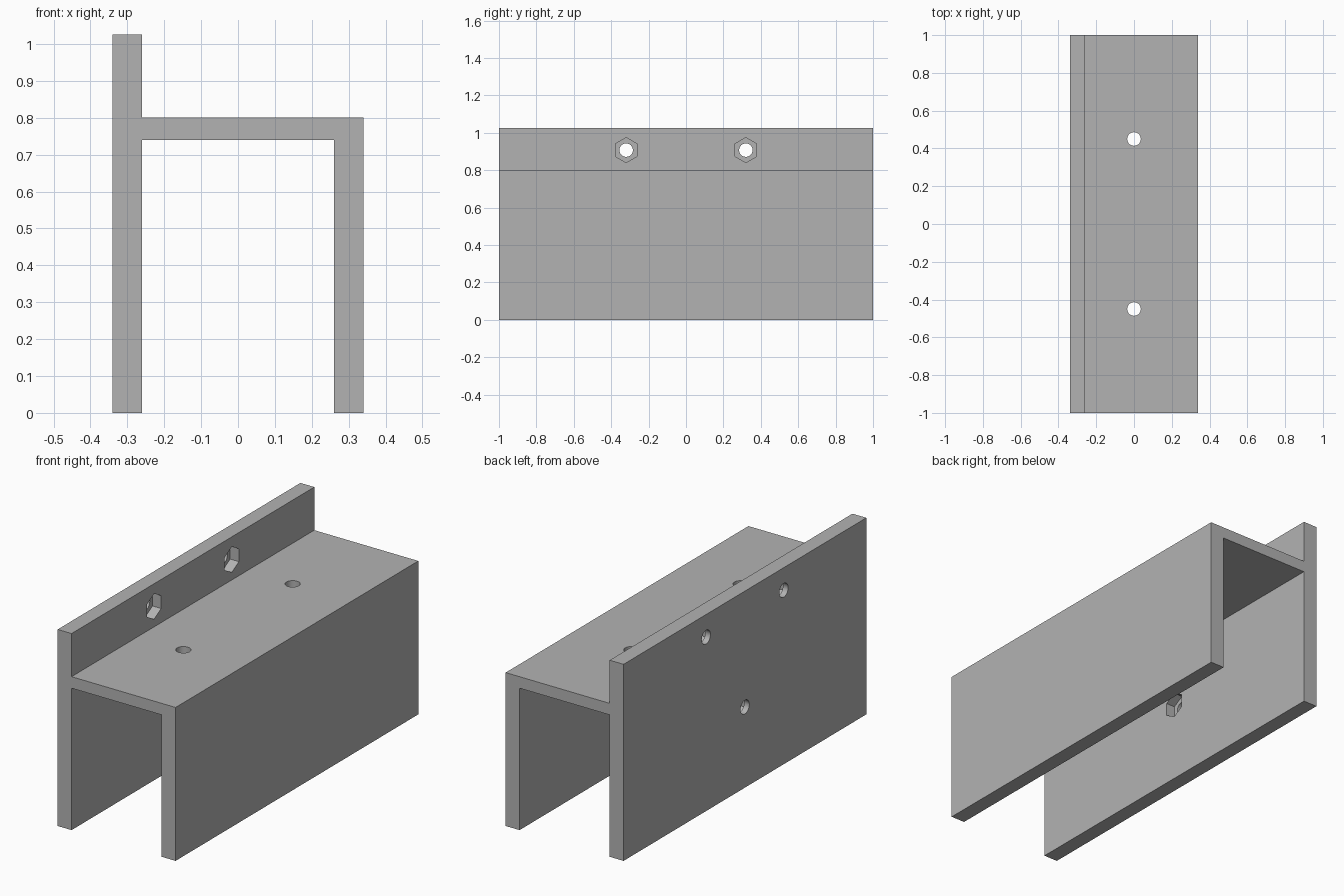
import bpy
import bmesh
from math import pi
from mathutils import Matrix

old = bpy.data.objects.get("Cube")
if old:
    bpy.data.objects.remove(old, do_unlink=True)

GREY = (0.45, 0.45, 0.45, 1)
grey = bpy.data.materials.new("plain grey")
grey.use_nodes = True
grey.diffuse_color = GREY
grey.node_tree.nodes["Principled BSDF"].inputs["Base Color"].default_value = GREY


def finish(bm, name):
    bmesh.ops.recalc_face_normals(bm, faces=bm.faces)
    mesh = bpy.data.meshes.new(name)
    bm.to_mesh(mesh)
    bm.free()
    mesh.materials.append(grey)
    obj = bpy.data.objects.new(name, mesh)
    bpy.context.collection.objects.link(obj)
    return obj


def prism(bm, sides, radius, depth, centre, axis):
    # Sideways prisms keep two corners pointing along y
    turn = Matrix.Rotation(pi / 2, 4, "Y") if axis == "X" else Matrix()
    spin = Matrix.Rotation(pi / 2, 4, "Z")
    bmesh.ops.create_cone(bm, cap_ends=True, segments=sides, radius1=radius,
                          radius2=radius, depth=depth,
                          matrix=Matrix.Translation(centre) @ turn @ spin)


# Channel section with one tall wall, extruded along y
HALF, INNER, TALL, TOP, UNDER = 0.34, 0.26, 1.025, 0.80, 0.74
profile = [(-HALF, 0), (-INNER, 0), (-INNER, UNDER), (INNER, UNDER), (INNER, 0),
           (HALF, 0), (HALF, TOP), (-INNER, TOP), (-INNER, TALL), (-HALF, TALL)]
bm = bmesh.new()
section = bm.faces.new([bm.verts.new((x, -1, z)) for x, z in profile])
sweep = bmesh.ops.extrude_face_region(bm, geom=[section], use_keep_orig=True)
moved = [v for v in sweep["geom"] if isinstance(v, bmesh.types.BMVert)]
bmesh.ops.translate(bm, verts=moved, vec=(0, 2, 0))
bracket = finish(bm, "channel_bracket")

# Bolt holes through the tall wall and the top plate
HOLE, NUT, POCKET = 0.036, 0.067, 0.05
wall_spots = [(-0.32, 0.907), (0.32, 0.907), (0, 0.42)]
holes = bmesh.new()
for y, z in wall_spots:
    prism(holes, 32, HOLE, 0.2, (-0.3, y, z), "X")
for y in (-0.45, 0.45):
    prism(holes, 32, HOLE, 0.2, (0, y, 0.77), "Z")

# Hexagonal nut pockets on the inner face of the tall wall
pockets = bmesh.new()
for y, z in wall_spots:
    prism(pockets, 6, NUT, POCKET * 2, (-INNER, y, z), "X")

for cutter in (finish(pockets, "nut_pocket_cutter"), finish(holes, "bolt_hole_cutter")):
    mod = bracket.modifiers.new(cutter.name, "BOOLEAN")
    mod.operation = "DIFFERENCE"
    mod.solver = "EXACT"
    mod.object = cutter
    bpy.context.view_layer.objects.active = bracket
    bpy.ops.object.modifier_apply(modifier=mod.name)
    bpy.data.objects.remove(cutter, do_unlink=True)

# Smooth bores with crisp edges
bpy.ops.object.select_all(action="DESELECT")
bracket.select_set(True)
bpy.context.view_layer.objects.active = bracket
bpy.ops.object.shade_smooth_by_angle(angle=pi / 6)
